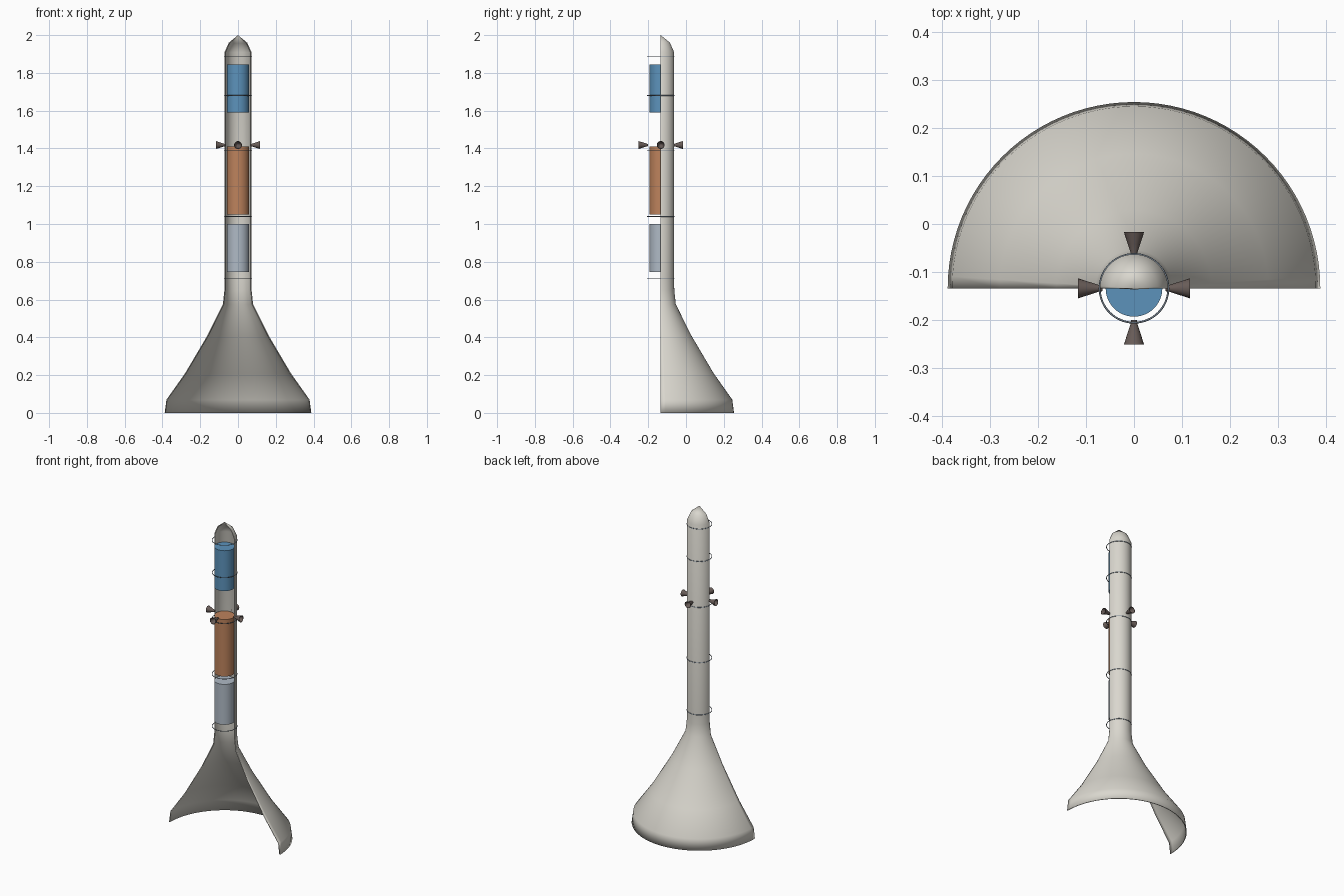
import bpy, bmesh, math
from mathutils import Vector

cube = bpy.data.objects.get("Cube")
if cube:
    bpy.data.objects.remove(cube, do_unlink=True)

AXIS = Vector((0, -0.134, 0))


def material(name, r, g, b):
    m = bpy.data.materials.new(name)
    m.use_nodes = True
    m.diffuse_color = (r, g, b, 1)
    bsdf = next(n for n in m.node_tree.nodes if n.type == 'BSDF_PRINCIPLED')
    bsdf.inputs["Base Color"].default_value = (r, g, b, 1)
    bsdf.inputs["Roughness"].default_value = 0.6
    return m


off_white = material("off_white", 0.70, 0.68, 0.62)
blue = material("blue", 0.107, 0.29, 0.50)
copper = material("copper", 0.51, 0.225, 0.107)
silver = material("silver", 0.43, 0.49, 0.56)
dark_brown = material("dark_brown", 0.14, 0.108, 0.098)
slate = material("slate", 0.20, 0.25, 0.31)


def smooth(obj, degrees=35):
    bpy.ops.object.select_all(action='DESELECT')
    obj.select_set(True)
    bpy.context.view_layer.objects.active = obj
    bpy.ops.object.shade_smooth_by_angle(angle=math.radians(degrees))


def lathe(name, profile, mat, sides, sweep=math.tau):
    """Turn (radius, height) points about z, bottom to top."""
    closed = sweep == math.tau
    columns = sides if closed else sides + 1
    bm = bmesh.new()
    rows = []
    for r, z in profile:
        angles = [sweep * j / sides for j in range(columns)]
        rows.append([bm.verts.new((r * math.cos(a), r * math.sin(a), z)) for a in angles])
    for low, high in zip(rows, rows[1:]):
        for j in range(sides):
            k = (j + 1) % columns
            bm.faces.new((low[j], low[k], high[k], high[j]))
    bmesh.ops.remove_doubles(bm, verts=bm.verts, dist=1e-5)
    mesh = bpy.data.meshes.new(name)
    bm.to_mesh(mesh)
    bm.free()
    mesh.materials.append(mat)
    obj = bpy.data.objects.new(name, mesh)
    bpy.context.collection.objects.link(obj)
    obj.location = AXIS
    smooth(obj)
    return obj


# Cutaway outer shell: flared skirt, straight tube and nose, rear half only
shell = lathe("hull_shell", [
    (0.388, 0), (0.379, 0.07), (0.28, 0.21), (0.162, 0.41), (0.08, 0.575),
    (0.072, 0.65), (0.071, 0.71), (0.071, 1.91), (0.049, 1.96), (0, 2)],
    off_white, 48, math.pi)
wall = shell.modifiers.new("wall", 'SOLIDIFY')
wall.thickness = 0.005
wall.offset = -1

# Internal tanks
for name, bottom, top, mat in (
        ("upper_tank", 1.59, 1.845, blue),
        ("middle_tank", 1.05, 1.41, copper),
        ("lower_tank", 0.745, 1.0, silver)):
    lathe(name, [(0, bottom), (0.059, bottom), (0.059, top), (0, top)], mat, 48)

# Thin hoops around the tube
for i, z in enumerate((0.71, 1.04, 1.39, 1.68, 1.885)):
    bpy.ops.mesh.primitive_torus_add(
        major_segments=64, minor_segments=8, major_radius=0.0715,
        minor_radius=0.002, location=AXIS + Vector((0, 0, z)))
    hoop = bpy.context.object
    hoop.name = f"hoop_{i + 1}"
    hoop.data.materials.append(slate)
    smooth(hoop, 60)

# Four bell thrusters pointing outwards
bell = [(0, 0.066), (0.006, 0.066), (0.007, 0.074), (0.013, 0.092),
        (0.021, 0.117), (0.019, 0.117), (0.011, 0.092), (0, 0.08)]
for i, side in enumerate(("left", "back", "right", "front")):
    thruster = lathe(f"{side}_thruster", bell, dark_brown, 20)
    thruster.rotation_euler = (0, math.pi / 2, i * math.pi / 2)
    thruster.location.z = 1.418
